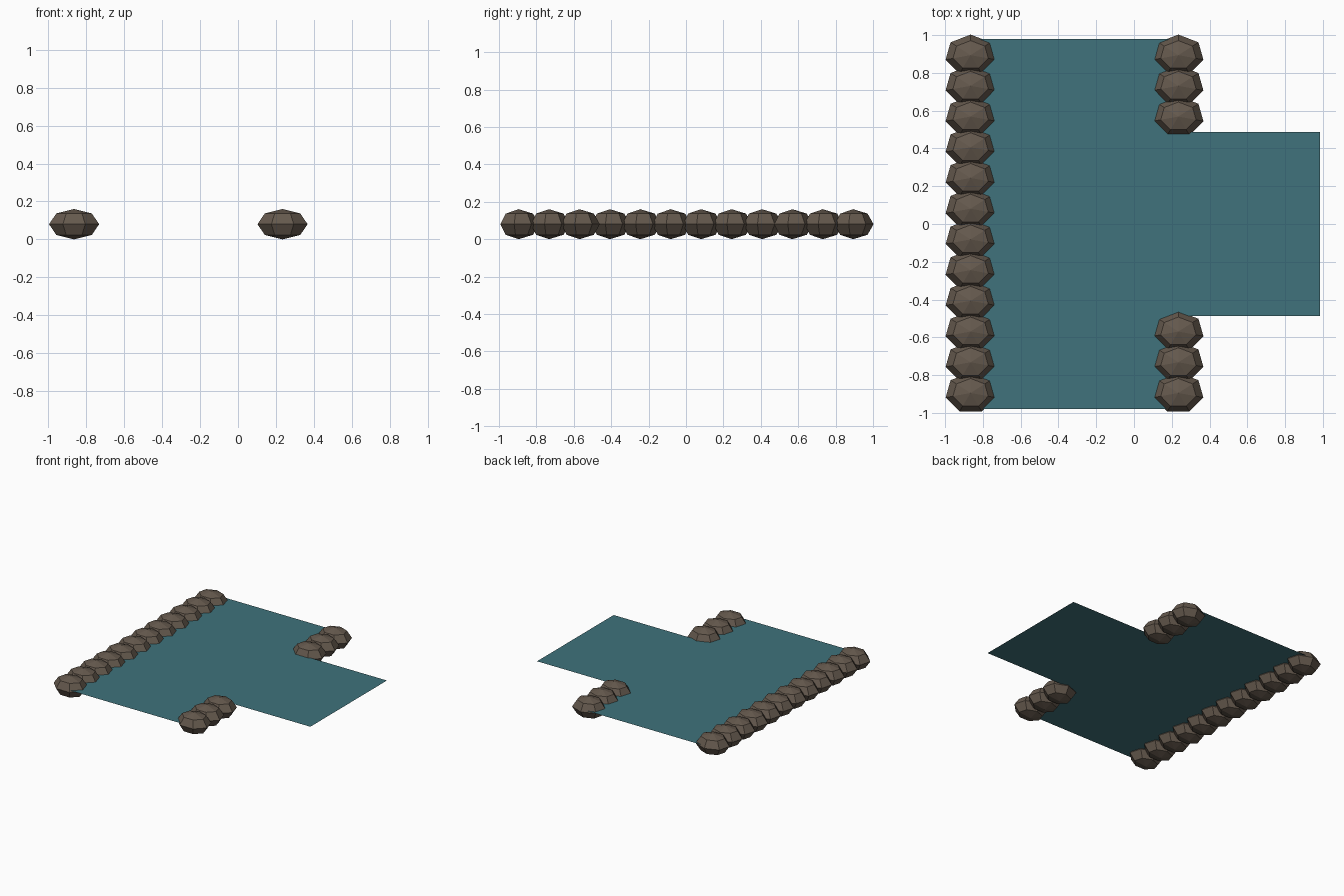
import bpy, bmesh
from math import pi
from mathutils import Matrix

if "Cube" in bpy.data.objects:
    bpy.data.objects.remove(bpy.data.objects["Cube"])


def material(name, color):
    m = bpy.data.materials.new(name)
    m.diffuse_color = color
    m.use_nodes = True
    m.node_tree.nodes["Principled BSDF"].inputs["Base Color"].default_value = m.diffuse_color
    return m


rock_mat = material("rock_brown", (0.13, 0.10, 0.075, 1))
water_mat = material("water_teal", (0.05, 0.17, 0.20, 1))


def add_object(name, bm, mat):
    mesh = bpy.data.meshes.new(name)
    bm.to_mesh(mesh)
    bm.free()
    mesh.materials.append(mat)
    obj = bpy.data.objects.new(name, mesh)
    bpy.context.collection.objects.link(obj)
    return obj


# T-shaped water sheet
bm = bmesh.new()
half = [(-0.865, 0.98), (0.235, 0.98), (0.235, 0.487), (0.985, 0.487)]
outline = half + [(x, -y) for x, y in reversed(half)]
face = bm.faces.new([bm.verts.new((x, y, 0.09)) for x, y in outline])
face.normal_update()
if face.normal.z < 0:
    face.normal_flip()
add_object("water", bm, water_mat)


# Bank stones: flattened seven-sided low-poly spheres in a row
def stone_row(name, x, indices):
    bm = bmesh.new()
    for i in indices:
        y = 0.894 - i * 0.1626
        place = Matrix.Translation((x, y, 0.08)) @ Matrix.Diagonal((0.1357, 0.1087, 0.08, 1))
        bmesh.ops.create_uvsphere(bm, u_segments=7, v_segments=4, radius=1, matrix=place)
    add_object(name, bm, rock_mat)


stone_row("left_bank_stones", -0.865, range(12))
stone_row("right_bank_stones_back", 0.235, range(3))
stone_row("right_bank_stones_front", 0.235, range(9, 12))
